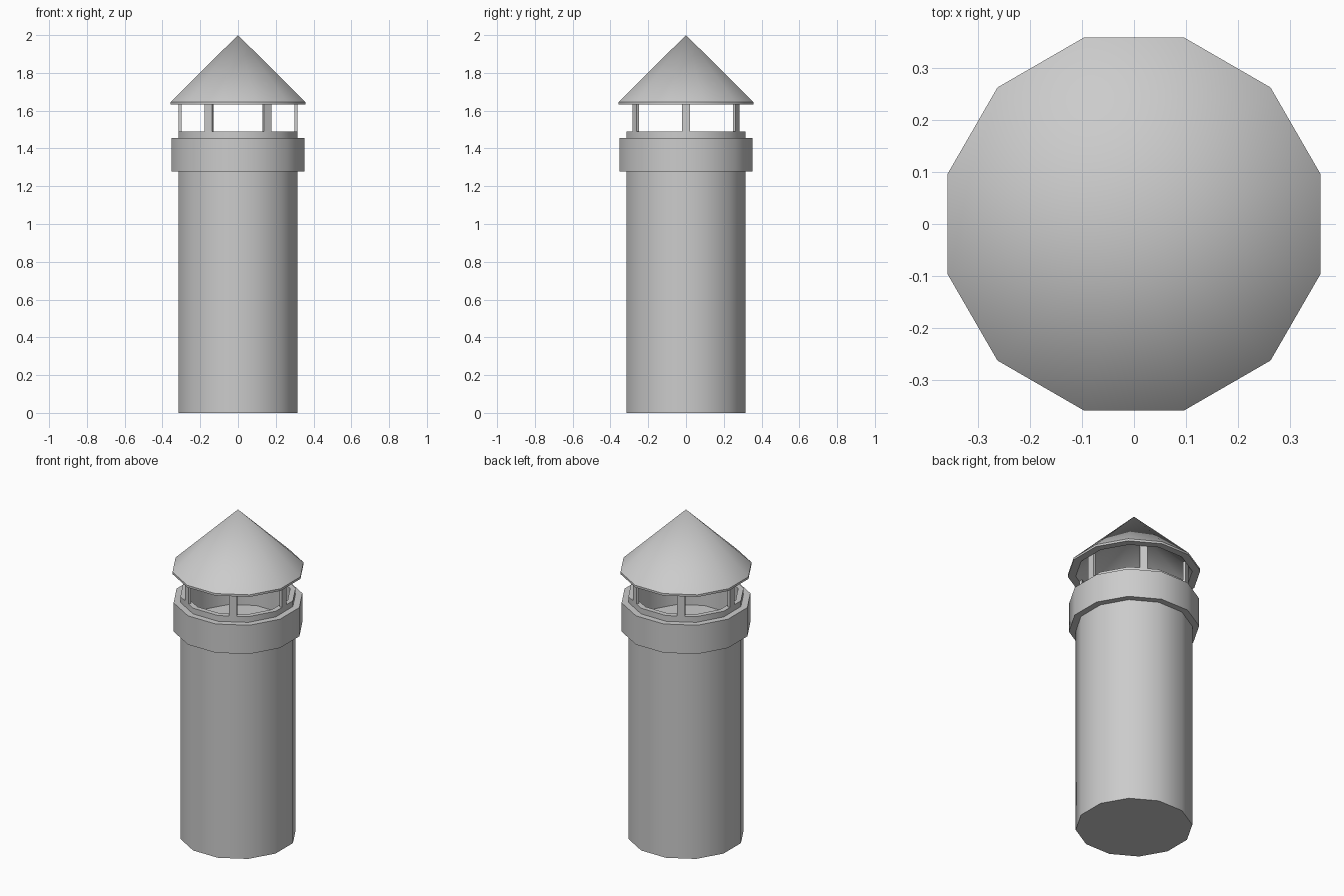
import bpy, math

if "Cube" in bpy.data.objects:
    bpy.data.objects.remove(bpy.data.objects["Cube"])

SIDES = 12
K = 1 / math.cos(math.pi / SIDES)  # flat-to-flat half width -> corner radius


def lathe(name, profile, closed=False):
    """Spin a (half width, z) profile into a 12-sided part."""
    verts, rings, faces = [], [], []
    for r, z in profile:
        n = 1 if r == 0 else SIDES
        rings.append([len(verts) + i for i in range(n)])
        for i in range(n):
            a = 2 * math.pi * (i + 0.5) / SIDES
            verts.append((r * K * math.cos(a), r * K * math.sin(a), z))
    pairs = list(zip(rings, rings[1:]))
    if closed:
        pairs.append((rings[-1], rings[0]))
    for lo, hi in pairs:
        for i in range(SIDES):
            j = (i + 1) % SIDES
            f = [lo[i % len(lo)], lo[j % len(lo)], hi[j % len(hi)], hi[i % len(hi)]]
            faces.append(list(dict.fromkeys(f)))
    mesh = bpy.data.meshes.new(name)
    mesh.from_pydata(verts, [], faces)
    obj = bpy.data.objects.new(name, mesh)
    bpy.context.collection.objects.link(obj)
    bpy.ops.object.select_all(action='DESELECT')
    obj.select_set(True)
    bpy.context.view_layer.objects.active = obj
    bpy.ops.object.shade_smooth_by_angle(angle=math.radians(40))
    return obj


# Chimney pipe with a recessed mouth
lathe("pipe", [(0, 0), (0.315, 0), (0.315, 1.49), (0.285, 1.49), (0.285, 1.28), (0, 1.28)])

# Collar band around the top of the pipe
lathe("collar", [(0.31, 1.278), (0.352, 1.278), (0.352, 1.455), (0.31, 1.455)], closed=True)

# Conical rain cap, hollow underneath
lathe("cap", [(0, 1.95), (0.315, 1.632), (0.358, 1.632), (0.358, 1.645), (0, 2.0)])

# Six thin posts on alternate faces hold up the cap
for i in range(6):
    a = i * math.pi / 3
    bpy.ops.mesh.primitive_cube_add(
        size=1, location=(0.307 * math.cos(a), 0.307 * math.sin(a), 1.56), rotation=(0, 0, a))
    post = bpy.context.object
    post.name = f"post_{i + 1}"
    post.scale = (0.016, 0.044, 0.16)
